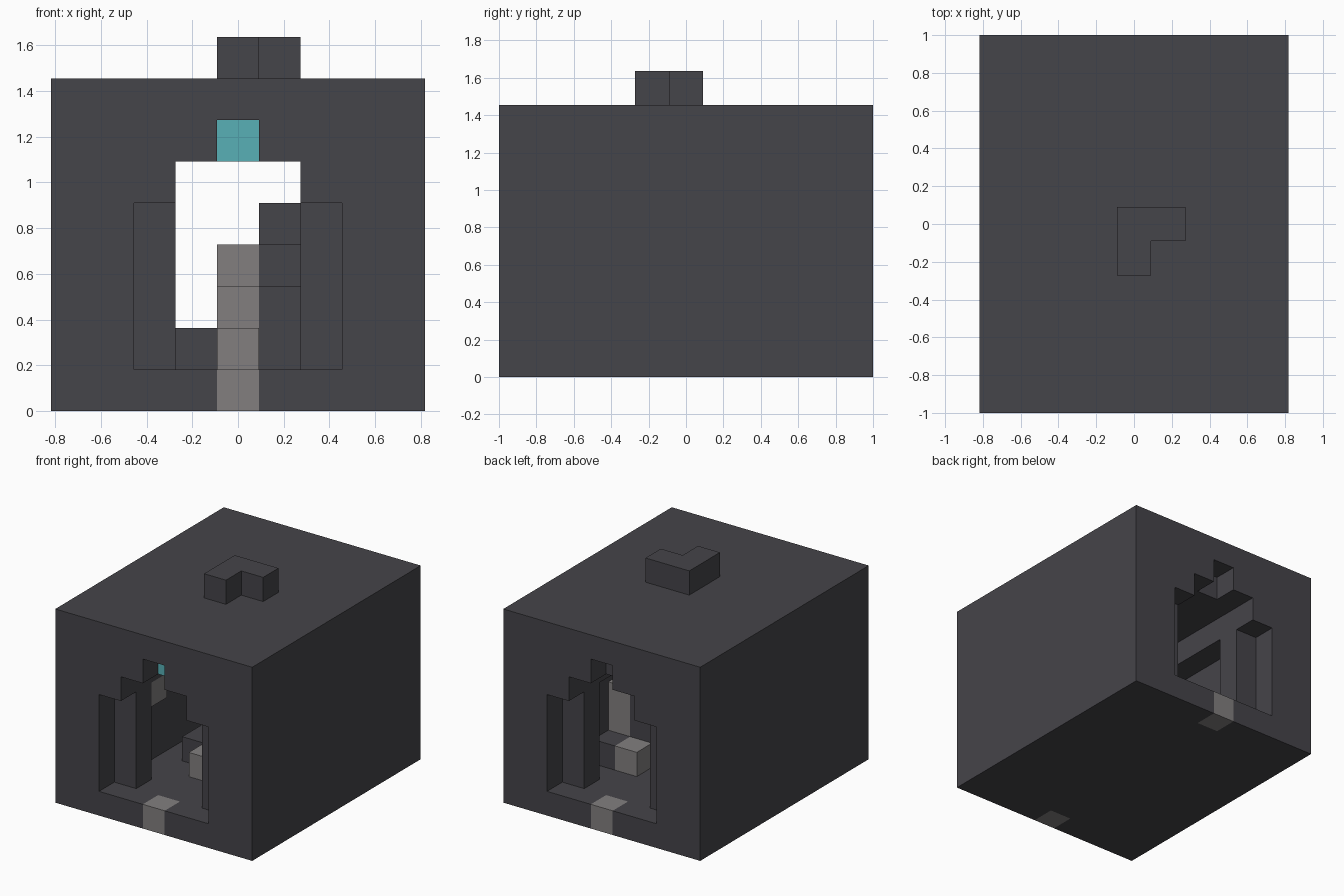
import bpy
import bmesh
from mathutils import Vector

UNIT = 2 / 11                       # edge of one building block
WIDE, DEEP, TALL = 9, 11, 8         # size of the house in blocks

old = bpy.data.objects.get("Cube")
if old:
    bpy.data.objects.remove(old, do_unlink=True)


def material(name, r, g, b):
    m = bpy.data.materials.new(name)
    m.use_nodes = True
    m.diffuse_color = (r, g, b, 1)
    m.node_tree.nodes["Principled BSDF"].inputs["Base Color"].default_value = (r, g, b, 1)
    return m


dark = material("dark slate", 0.060, 0.058, 0.067)
grey = material("stone grey", 0.223, 0.212, 0.212)
teal = material("teal glass", 0.098, 0.434, 0.468)


def box(x, y, z):
    """Block coordinates covered by three half-open ranges."""
    return {(i, j, k) for i in range(*x) for j in range(*y) for k in range(*z)}


def block_part(name, cells, mat):
    """Skin a set of unit blocks, leaving out the faces between them."""
    bm = bmesh.new()
    for cell in sorted(cells):
        centre = Vector(cell) + Vector((0.5, 0.5, 0.5))
        for axis in range(3):
            for sign in (-1, 1):
                step = [0, 0, 0]
                step[axis] = sign
                if tuple(c + s for c, s in zip(cell, step)) in cells:
                    continue
                n = Vector(step) / 2
                u = Vector((n.y, n.z, n.x))
                v = n.cross(u) * 2
                corners = (n - u - v, n + u - v, n + u + v, n - u + v)
                bm.faces.new([bm.verts.new(centre + c) for c in corners])
    bmesh.ops.remove_doubles(bm, verts=bm.verts, dist=0.01)
    bmesh.ops.recalc_face_normals(bm, faces=bm.faces)
    for vert in bm.verts:
        vert.co = (vert.co - Vector((WIDE / 2, DEEP / 2, 0))) * UNIT
    mesh = bpy.data.meshes.new(name)
    bm.to_mesh(mesh)
    bm.free()
    mesh.materials.append(mat)
    obj = bpy.data.objects.new(name, mesh)
    bpy.context.collection.objects.link(obj)
    return obj


# Doorsteps at both ends and the window over the front door
front_step = box((4, 5), (0, 1), (0, 1))
back_step = box((4, 5), (10, 11), (0, 1))
window = box((4, 5), (1, 2), (6, 7))

# House: solid block, hollowed by a passage, a room and two stepped porches
house = box((0, WIDE), (0, DEEP), (0, TALL))
house -= box((3, 6), (0, DEEP), (1, 6))
house -= box((2, 7), (2, 9), (1, 5))
for end in (0, DEEP - 1):
    house -= box((2, 7), (end, end + 1), (1, 5))
    house -= box((4, 5), (end, end + 1), (6, 7))
house -= front_step | back_step | window

block_part("house_shell", house, dark)
block_part("front_doorstep", front_step, grey)
block_part("back_doorstep", back_step, grey)
block_part("window_block", window, teal)

# Chimney: L-shaped cap on the roof
block_part("roof_cap", box((4, 6), (5, 6), (8, 9)) | box((4, 5), (4, 5), (8, 9)), dark)

# Stairs: grey treads climbing through the middle of the room
treads = set()
for level in range(1, 4):
    treads |= box((4, 5), (level + 2, 7), (level, level + 1))
block_part("middle_stairs", treads, grey)

# Dark stepped blocks beside the stairs
side = box((5, 6), (4, 7), (1, 3))
side |= box((5, 6), (5, 7), (3, 4)) | box((5, 6), (6, 7), (4, 5))
block_part("left_stepped_wall", side, dark)
block_part("right_bench", box((3, 4), (4, 7), (1, 2)), dark)

# Furniture along the walls
block_part("back_bench", box((6, 7), (6, 8), (1, 2)), dark)
block_part("back_stool", box((5, 6), (7, 8), (1, 2)), grey)
block_part("back_cabinet", box((6, 7), (6, 7), (2, 4)), grey)
block_part("hanging_shelf", box((2, 3), (2, 3), (4, 5)), grey)
